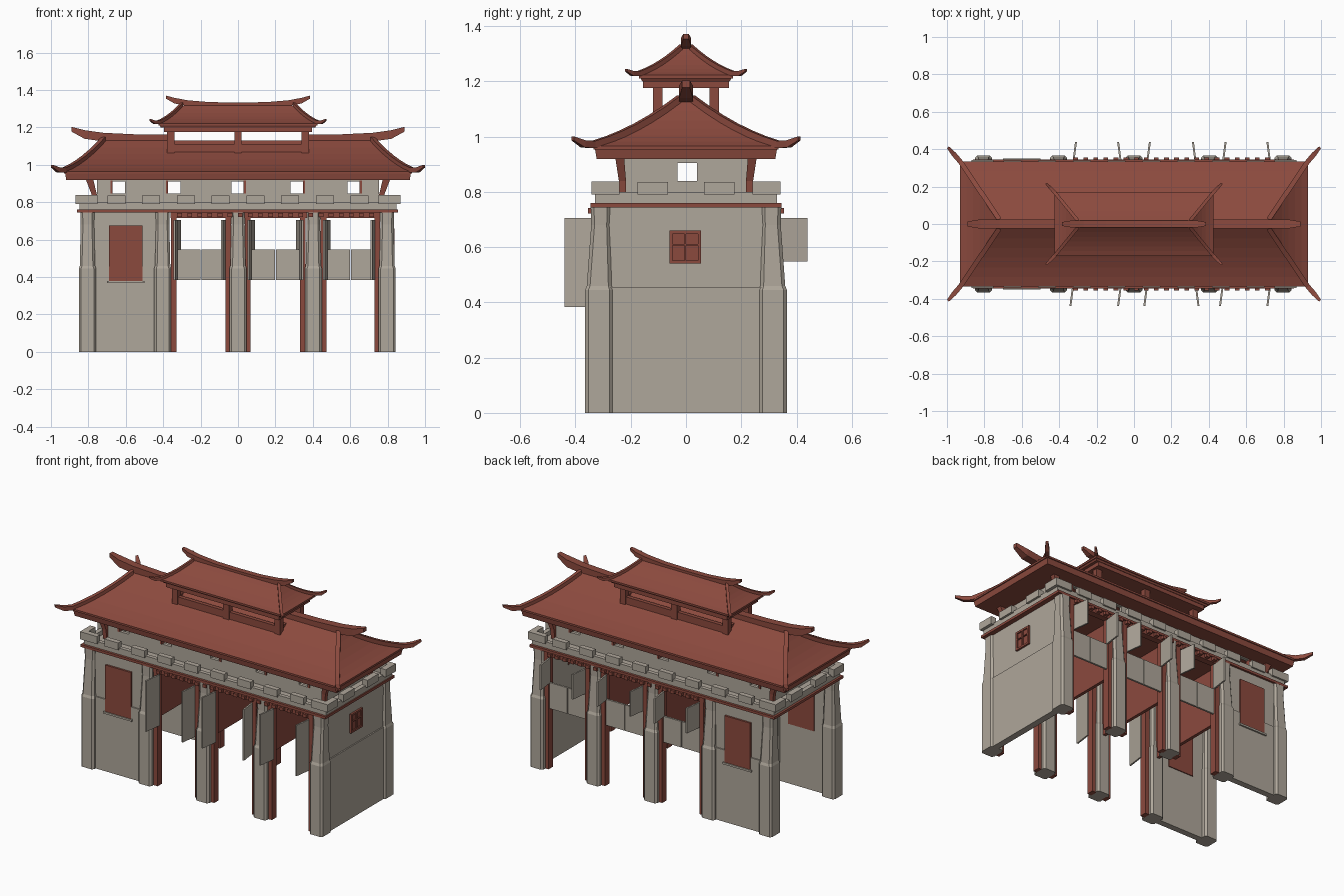
import bpy, bmesh, math
from mathutils import Vector, Matrix

if "Cube" in bpy.data.objects:
    bpy.data.objects.remove(bpy.data.objects["Cube"], do_unlink=True)


def material(name, rgb):
    m = bpy.data.materials.new(name)
    m.use_nodes = True
    m.diffuse_color = (*rgb, 1)
    m.node_tree.nodes["Principled BSDF"].inputs["Base Color"].default_value = (*rgb, 1)
    return m


STONE = material("warm grey stone", (0.43, 0.385, 0.325))
RED = material("weathered red", (0.26, 0.068, 0.048))


def finish(name, bm, mat):
    bmesh.ops.recalc_face_normals(bm, faces=bm.faces[:])
    mesh = bpy.data.meshes.new(name)
    bm.to_mesh(mesh)
    bm.free()
    mesh.materials.append(mat)
    ob = bpy.data.objects.new(name, mesh)
    bpy.context.collection.objects.link(ob)
    return ob


def add_box(bm, x0, x1, y0, y1, z0, z1):
    size = Matrix.Diagonal((abs(x1 - x0), abs(y1 - y0), z1 - z0, 1))
    at = Matrix.Translation(((x0 + x1) / 2, (y0 + y1) / 2, (z0 + z1) / 2))
    return bmesh.ops.create_cube(bm, size=1, matrix=at @ size)["verts"]


def boxes(name, mat, items):
    bm = bmesh.new()
    for b in items:
        add_box(bm, *b)
    return finish(name, bm, mat)


def loft(name, mat, rings):
    """Skin closed rings of equal length and cap both ends."""
    bm = bmesh.new()
    rows = [[bm.verts.new(p) for p in r] for r in rings]
    n = len(rows[0])
    for a, b in zip(rows, rows[1:]):
        for i in range(n):
            bm.faces.new((a[i], a[(i + 1) % n], b[(i + 1) % n], b[i]))
    bm.faces.new(rows[0])
    bm.faces.new(rows[-1])
    return finish(name, bm, mat)


def rect(cx, cy, hx, hy, z, cut=0.0):
    """Rectangle ring, optionally with chamfered corners."""
    if not cut:
        return [(cx + sx * hx, cy + sy * hy, z) for sx, sy in ((-1, -1), (1, -1), (1, 1), (-1, 1))]
    return [(cx + sx, cy + sy, z) for sx, sy in (
        (-hx + cut, -hy), (hx - cut, -hy), (hx, -hy + cut), (hx, hy - cut),
        (hx - cut, hy), (-hx + cut, hy), (-hx, hy - cut), (-hx, -hy + cut))]


def ridge(name, path, width, height):
    """Rectangular strip swept along a path, slimmer at its last point."""
    pts = [Vector(p) for p in path]
    rings = []
    for i, p in enumerate(pts):
        d = pts[min(i + 1, len(pts) - 1)] - pts[max(i - 1, 0)]
        k = 0.55 if i == len(pts) - 1 else 1
        side = Vector((-d.y, d.x, 0)).normalized() * width / 2 * k
        up = Vector((0, 0, height / 2 * k))
        rings.append([p - side - up, p + side - up, p + side + up, p - side + up])
    loft(name, RED, rings)


# Pillars in two rows, thick below and tapering above the ledge
COLS = [-0.805, -0.403, 0, 0.403, 0.797]
for x in COLS:
    for s in (-1, 1):
        loft("pillar", STONE, [
            rect(x, s * 0.315, 0.046, 0.05, 0, 0.012),
            rect(x, s * 0.315, 0.046, 0.05, 0.445, 0.012),
            rect(x, s * 0.314, 0.041, 0.045, 0.46, 0.012),
            rect(x, s * 0.309, 0.036, 0.034, 0.68, 0.012),
            rect(x, s * 0.309, 0.038, 0.036, 0.75, 0.012)])

# Red door posts flanking the three gate bays
POSTS = [-0.343, -0.053, 0.053, 0.347, 0.457, 0.744]
boxes("gate_posts", RED, [(x - 0.015, x + 0.015, s * 0.29, s * 0.335, 0, 0.745)
                          for x in POSTS for s in (-1, 1)])

# Walls: closed end, plus front and back of the solid bay
boxes("end_wall", STONE, [(0.79, 0.832, -0.3, 0.3, 0, 0.455), (0.79, 0.824, -0.3, 0.3, 0.455, 0.75)])
boxes("bay_walls", STONE, [b for s in (-1, 1) for b in (
    (-0.79, -0.42, s * 0.3, s * 0.34, 0, 0.455), (-0.79, -0.42, s * 0.3, s * 0.332, 0.455, 0.75))])
boxes("bay_window_panels", RED, [(-0.69, -0.51, s * 0.294, s * 0.344, 0.38, 0.675) for s in (-1, 1)])
boxes("bay_window_sills", STONE, [(-0.7, -0.5, s * 0.335, s * 0.35, 0.368, 0.38) for s in (-1, 1)])

# Small end window: panel, frame and cross bars
frame = [(-0.06, 0.055, 0.54, 0.552), (-0.06, 0.055, 0.648, 0.66), (-0.06, -0.048, 0.54, 0.66),
         (0.043, 0.055, 0.54, 0.66), (-0.06, 0.055, 0.606, 0.612), (-0.006, 0, 0.54, 0.66)]
boxes("end_window", RED, [(0.785, 0.828, -0.06, 0.055, 0.54, 0.66)] +
      [(0.82, 0.836, *f) for f in frame])

# Red cross partitions between bays, hung above the passage
boxes("partitions", RED, [(x - 0.01, x + 0.01, -0.27, 0.27, 0.38, 0.745) for x in COLS[1:4]])

# Lintels with a row of small blocks
boxes("lintels", RED, [(-0.36, 0.76, s * 0.295, s * 0.335, 0.715, 0.745) for s in (-1, 1)])
boxes("lintel_blocks", RED, [(-0.325 + i * 0.054, -0.3 + i * 0.054, s * 0.33, s * 0.355, 0.722, 0.742)
                             for i in range(20) for s in (-1, 1)])

# Back sill boards and opened shutters in each gate bay
BAYS = [(-0.325, -0.07), (0.07, 0.33), (0.475, 0.728)]
sills = []
for a, b in BAYS:
    m = (a + b) / 2
    sills += [(a, m - 0.002, 0.315, 0.327, 0.383, 0.547), (m + 0.002, b, 0.315, 0.327, 0.383, 0.547)]
boxes("back_sill_boards", STONE, sills)
bm = bmesh.new()
for i, x in enumerate([e for bay in BAYS for e in bay]):
    inward = 1 if i % 2 else -1
    for s, z0 in ((-1, 0.383), (1, 0.547)):
        verts = add_box(bm, x - 0.005, x + 0.005, s * 0.325, s * 0.44, z0, 0.705)
        tilt = 0.13 * inward * s * (1 if s > 0 or i in (1, 5) else -1)
        bmesh.ops.rotate(bm, verts=verts, cent=(x, s * 0.325, 0), matrix=Matrix.Rotation(tilt, 3, "Z"))
finish("shutters", bm, STONE)

# Deck trim and battlements
boxes("deck_trim", RED, [(-0.862, 0.855, -0.345, 0.345, 0.744, 0.76)])
boxes("deck", STONE, [(-0.835, 0.83, -0.322, 0.322, 0.76, 0.772)])
para, merlons = [], []
for s in (-1, 1):
    para.append((-0.845, 0.845, s * 0.305, s * 0.33, 0.76, 0.8))
    para.append((s * 0.82, s * 0.848, -0.33, 0.33, 0.76, 0.8))
    for i in range(8):
        x = -0.65 + i * 1.3 / 7
        merlons.append((x - 0.048, x + 0.048, s * 0.308, s * 0.34, 0.79, 0.836))
    for y in (-0.12, 0.12):
        merlons.append((s * 0.825, s * 0.862, y - 0.055, y + 0.055, 0.79, 0.836))
    for t in (-1, 1):
        merlons.append((s * 0.75, s * 0.866, t * 0.308, t * 0.342, 0.79, 0.838))
        merlons.append((s * 0.83, s * 0.868, t * 0.24, t * 0.342, 0.79, 0.838))
boxes("parapet", STONE, para)
boxes("merlons", STONE, merlons)

# Upper storey walls with openings and red jambs
OPEN = [-0.64, -0.343, 0, 0.317, 0.62]
walls, jambs = [], []
for s in (-1, 1):
    y0, y1 = s * 0.205, s * 0.225
    walls += [(-0.755, 0.755, y0, y1, 0.77, 0.846), (-0.755, 0.755, y0, y1, 0.912, 0.935)]
    edges = [-0.755] + [x + d for x in OPEN for d in (-0.035, 0.035)] + [0.755]
    walls += [(a, b, y0, y1, 0.846, 0.912) for a, b in zip(edges[::2], edges[1::2])]
    for x in OPEN:
        out = -1 if x < 0 else 1
        jambs.append((x + out * 0.03, x + out * 0.042, y0 - s * 0.004, y1 + s * 0.006, 0.846, 0.915))
    x0, x1 = s * 0.735, s * 0.755
    walls += [(x0, x1, -0.225, 0.225, 0.77, 0.84), (x0, x1, -0.225, 0.225, 0.905, 0.935),
              (x0, x1, -0.225, -0.03, 0.84, 0.905), (x0, x1, 0.04, 0.225, 0.84, 0.905)]
boxes("upper_walls", STONE, walls)
boxes("opening_jambs", RED, jambs)
for s in (-1, 1):
    for t in (-1, 1):
        loft("corner_bracket", RED, [rect(s * 0.765, t * 0.228, 0.012, 0.012, 0.78),
                                     rect(s * 0.768, t * 0.23, 0.014, 0.013, 0.84),
                                     rect(s * 0.795, t * 0.24, 0.02, 0.016, 0.925)])


# Concave hip roof with fascia, flaring corner ridges
def hip_roof(name, eave, top, z0, z1, z2, tip, width):
    def at(t):
        return (eave[0] + (top[0] - eave[0]) * t, eave[1] + (top[1] - eave[1]) * t,
                z1 + (z2 - z1) * (0.55 * t + 0.45 * t * t))
    steps = [at(i / 6) for i in range(7)]
    rings = [rect(0, 0, eave[0] - 0.012, eave[1] - 0.012, z0),
             rect(0, 0, eave[0] - 0.006, eave[1] - 0.006, z1 - 0.012),
             rect(0, 0, eave[0], eave[1], z1 - 0.012)]
    loft(name, RED, rings + [rect(0, 0, *p) for p in steps])
    for sx in (-1, 1):
        for sy in (-1, 1):
            path = [(sx * x, sy * y, z + 0.006) for x, y, z in reversed(steps)]
            mid = (eave[0] + tip[0]) / 2, (eave[1] + tip[1]) / 2, z1 + (tip[2] - z1) * 0.3
            path += [(sx * p[0], sy * p[1], p[2]) for p in (mid, tip)]
            ridge(name + "_corner_ridge", path, width, width)


hip_roof("main_roof", (0.93, 0.335), (0.72, 0.025), 0.918, 0.965, 1.13, (0.995, 0.41, 0.993), 0.026)
hip_roof("top_roof", (0.425, 0.17), (0.3, 0.018), 1.2, 1.222, 1.318, (0.47, 0.217, 1.24), 0.018)

# Ridge beams with upturned ends
for s in (-1, 1):
    ridge("main_ridge", [(s * x, 0, z) for x, z in (
        (0.34, 1.138), (0.55, 1.14), (0.72, 1.148), (0.82, 1.162), (0.89, 1.19))], 0.05, 0.046)
    ridge("top_ridge", [(s * x, 0, z) for x, z in (
        (0, 1.318), (0.15, 1.32), (0.27, 1.33), (0.34, 1.343), (0.385, 1.362))], 0.036, 0.03)

# Open lantern carrying the top roof
boxes("lantern_posts", RED, [(x - 0.02, x + 0.02, s * 0.085, s * 0.12, 1.04, 1.2)
                             for x in (-0.36, 0, 0.36) for s in (-1, 1)])
boxes("lantern_rails", RED, [(-0.38, 0.38, s * 0.09, s * 0.115, 1.04, 1.112) for s in (-1, 1)] +
      [(s * 0.345, s * 0.375, -0.11, 0.11, 1.04, 1.112) for s in (-1, 1)])
boxes("lantern_cornice", RED, [(-0.395, 0.395, -0.155, 0.155, 1.175, 1.206)])
